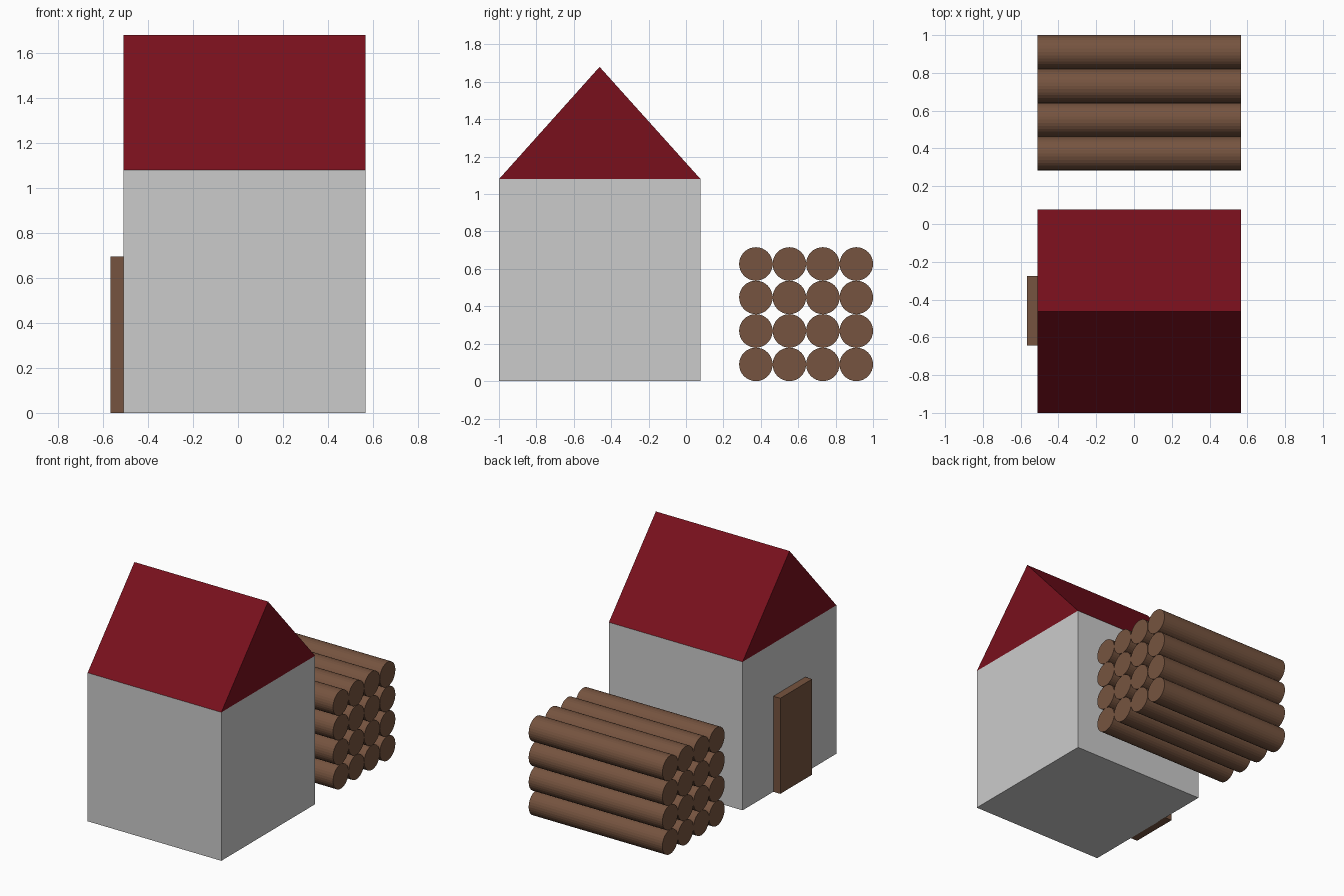
import bpy, bmesh, math
from mathutils import Matrix

if "Cube" in bpy.data.objects:
    bpy.data.objects.remove(bpy.data.objects["Cube"])


def material(name, rgb):
    m = bpy.data.materials.new(name)
    m.diffuse_color = (*rgb, 1)
    m.use_nodes = True
    m.node_tree.nodes["Principled BSDF"].inputs["Base Color"].default_value = m.diffuse_color
    return m


def finish(name, bm, mat=None):
    bmesh.ops.recalc_face_normals(bm, faces=bm.faces)
    mesh = bpy.data.meshes.new(name)
    bm.to_mesh(mesh)
    bm.free()
    ob = bpy.data.objects.new(name, mesh)
    bpy.context.collection.objects.link(ob)
    if mat:
        mesh.materials.append(mat)
    return ob


def extrude_x(name, profile, x0, x1, mat=None):
    """Solid made from a (y, z) profile swept along x."""
    bm = bmesh.new()
    face = bm.faces.new([bm.verts.new((x0, y, z)) for y, z in profile])
    ext = bmesh.ops.extrude_face_region(bm, geom=[face])["geom"]
    verts = [v for v in ext if isinstance(v, bmesh.types.BMVert)]
    bmesh.ops.translate(bm, verts=verts, vec=(x1 - x0, 0, 0))
    if not face.is_valid or len([f for f in bm.faces if all(abs(v.co.x - x0) < 1e-6 for v in f.verts)]) == 0:
        bm.faces.new([v for v in bm.verts if abs(v.co.x - x0) < 1e-6])
    return finish(name, bm, mat)


def rect(y0, y1, z0, z1):
    return [(y0, z0), (y1, z0), (y1, z1), (y0, z1)]


red = material("roof_red", (0.19, 0.005, 0.012))
brown = material("wood_brown", (0.18, 0.088, 0.05))
X0, X1 = -0.51, 0.566

# House body, gabled roof and door
extrude_x("house_walls", rect(-1, 0.078, 0, 1.08), X0, X1)
extrude_x("roof", [(-1, 1.08), (0.078, 1.08), (-0.462, 1.68)], X0, X1, red)
extrude_x("door", rect(-0.642, -0.275, 0, 0.695), -0.566, X0 + 0.005, brown)

# Stack of logs, four by four
R = 0.0895
for row in range(4):
    for col in range(4):
        bm = bmesh.new()
        bmesh.ops.create_cone(bm, cap_ends=True, segments=32, radius1=R,
                              radius2=R, depth=X1 - X0)
        place = Matrix.Translation(((X0 + X1) / 2, 1 - R * (1 + 2 * col), R * (1 + 2 * row)))
        bm.transform(place @ Matrix.Rotation(math.pi / 2, 4, 'Y'))
        finish(f"log_{row + 1}_{col + 1}", bm, brown)
